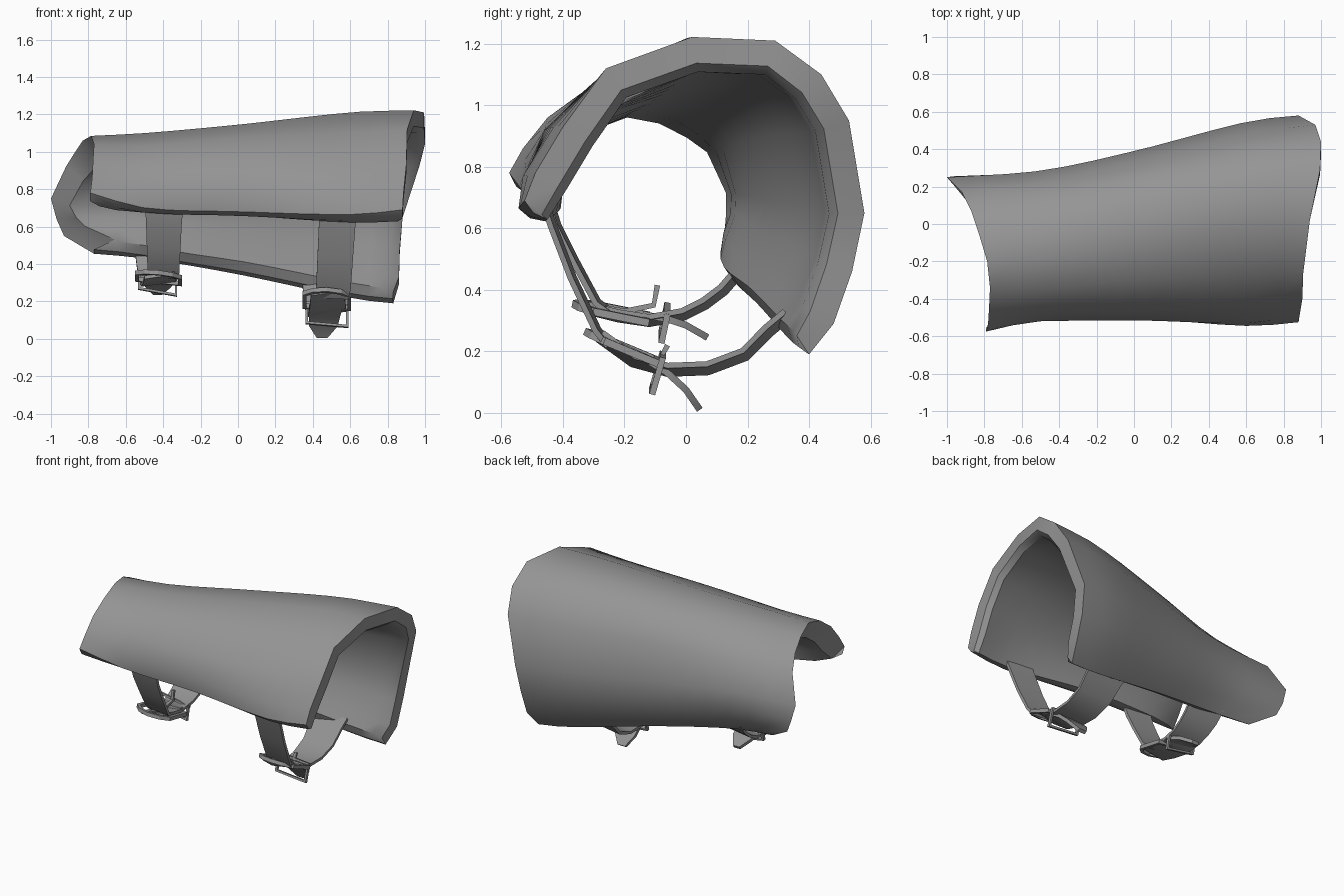
import bpy, bmesh, math
from mathutils import Vector

if "Cube" in bpy.data.objects:
    bpy.data.objects.remove(bpy.data.objects["Cube"])

grey = bpy.data.materials.new("dull grey")
grey.diffuse_color = (0.30, 0.30, 0.30, 1)
grey.use_nodes = True
grey.node_tree.nodes["Principled BSDF"].inputs["Base Color"].default_value = grey.diffuse_color


def make_object(name, verts, faces, smooth=True):
    me = bpy.data.meshes.new(name)
    me.from_pydata(verts, [], faces)
    bm = bmesh.new()
    bm.from_mesh(me)
    bmesh.ops.recalc_face_normals(bm, faces=bm.faces)
    bm.to_mesh(me)
    bm.free()
    me.materials.append(grey)
    ob = bpy.data.objects.new(name, me)
    bpy.context.collection.objects.link(ob)
    bpy.ops.object.select_all(action='DESELECT')
    ob.select_set(True)
    bpy.context.view_layer.objects.active = ob
    if smooth:
        bpy.ops.object.shade_smooth_by_angle(angle=math.radians(35))
    return ob


# Guard cross-sections (y, z), running from front lip over the top to back lip
wrist = [(-.575, .78), (-.53, .86), (-.45, .96), (-.34, 1.04), (-.20, 1.085), (-.05, 1.06),
         (.07, 1.0), (.17, .92), (.25, .75), (.255, .64), (.24, .55), (.17, .455)]
lower = [(-.515, .70), (-.52, .79), (-.46, .92), (-.35, 1.03), (-.18, 1.10), (0, 1.075),
         (.12, 1.01), (.22, .91), (.285, .73), (.28, .62), (.24, .52), (.18, .43)]
middle = [(-.505, .68), (-.515, .77), (-.46, .92), (-.30, 1.075), (-.10, 1.145), (.10, 1.135),
          (.24, 1.06), (.33, .93), (.39, .70), (.375, .56), (.33, .43), (.26, .345)]
upper = [(-.545, .665), (-.53, .77), (-.43, .93), (-.27, 1.10), (-.01, 1.212), (.23, 1.20),
         (.38, 1.11), (.485, .95), (.55, .67), (.52, .48), (.455, .325), (.37, .215)]
elbow = [(-.525, .69), (-.49, .78), (-.40, .93), (-.26, 1.12), (.02, 1.222), (.29, 1.21),
         (.44, 1.10), (.53, .95), (.58, .65), (.54, .46), (.48, .29), (.40, .19)]
wrist_x = [-.79, -.78, -.775, -.77, -.785, -.83, -.87, -.92, -1.0, -.97, -.93, -.77]
elbow_x = [.88, .885, .90, .905, .94, .995, 1.0, .97, .88, .865, .86, .83]


def hermite(p, xs, x):
    """Smooth curve through the points p placed at the stations xs."""
    n = len(xs)

    def slope(i):
        a, b = max(i - 1, 0), min(i + 1, n - 1)
        return (p[b] - p[a]) / (xs[b] - xs[a])
    i = max(k for k in range(n - 1) if xs[k] <= x + 1e-9)
    h = xs[i + 1] - xs[i]
    t = (x - xs[i]) / h
    return (p[i] * (2*t**3 - 3*t*t + 1) + slope(i) * h * (t**3 - 2*t*t + t)
            + p[i + 1] * (3*t*t - 2*t**3) + slope(i + 1) * h * (t**3 - t*t))


STEPS, N = 12, len(wrist)
rows = []
for s in range(STEPS + 1):
    row = []
    for j in range(N):
        x = wrist_x[j] + (elbow_x[j] - wrist_x[j]) * s / STEPS
        pts = [Vector(sec[j]) for sec in (wrist, lower, middle, upper, elbow)]
        y, z = hermite(pts, [wrist_x[j], -.5, 0, .62, elbow_x[j]], x)
        row.append(Vector((x, y, z)))
    rows.append(row)


def inset(row, part, pull, wall=.115, rise=.03):
    """Row pushed inwards by part of the wall thickness and shifted in x."""
    out = []
    for j, p in enumerate(row):
        d = row[min(j + 1, N - 1)] - row[max(j - 1, 0)]
        d = Vector((d.y, d.z)).normalized()
        th = part * (.092 if j in (0, N - 1) else wall)
        # front lip slopes down to the inside, back lip slopes up
        along = part * rise if j in (0, N - 1) else 0
        out.append(Vector((p.x + pull * (.4 + .6 * j / N), p.y + d.y * th - d.x * along,
                           p.z - d.x * th - d.y * along)))
    return out


# Closed wall: outer skin, chamfered elbow rim, inner skin, chamfered wrist rim
inner = [inset(r, 1, 0, .125 - .012 * i / STEPS) for i, r in enumerate(rows)]
inner[0], inner[-1] = inset(rows[0], 1, .125, .125), inset(rows[-1], 1, -.06)
ring = rows + [inset(rows[-1], .75, 0)] + inner[::-1] + [inset(rows[0], .6, .07)]
M = len(ring)
faces = []
for i in range(M):
    for j in range(N - 1):
        a, b = i * N + j, (i + 1) % M * N + j
        faces.append([a, a + 1, b + 1, b])
verts = [tuple(v) for r in ring for v in r]
# Lip faces close the two long edges, with a flat step along each lip
for j, rise in ((0, .06), (N - 1, -.005)):
    base = len(verts)
    verts += [tuple(inset(r, .45, 0, rise=rise)[j]) for r in rows]
    for s in range(STEPS):
        c, d = M - 2 - s, M - 3 - s
        m0, m1 = base + s, base + s + 1
        faces.append([s * N + j, (s + 1) * N + j, m1, m0])
        faces.append([m0, m1, d * N + j, c * N + j])
    faces.append([k * N + j for k in (STEPS, STEPS + 1, STEPS + 2)] + [base + STEPS])
    faces.append([k * N + j for k in (M - 2, M - 1, 0)] + [base])
make_object("arm_guard", verts, faces)


def strap(name, path, x0, x1, w0, w1, thick=.018, point=False, skew=0):
    """Flat band along a (y, z) path; centre and width blend, skew tilts it across."""
    n = len(path)
    verts, fcs = [], []
    for i, p in enumerate(path):
        a, b = Vector(path[max(i - 1, 0)]), Vector(path[min(i + 1, n - 1)])
        d = (b - a).normalized()
        nrm = Vector((-d.y, d.x))
        t = i / (n - 1)
        xc, w = x0 + (x1 - x0) * t, (w0 + (w1 - w0) * t) / 2
        if point and i == n - 1:
            w *= .4
        for sx, sn in ((-1, 1), (1, 1), (1, -1), (-1, -1)):
            off = nrm * (sn * thick / 2 + sx * skew)
            verts.append((xc + sx * w, p[0] + off.x, p[1] + off.y))
    for i in range(n - 1):
        for k in range(4):
            a, b = i * 4 + k, i * 4 + (k + 1) % 4
            fcs.append([a, b, b + 4, a + 4])
    fcs += [[0, 1, 2, 3], [4 * n - 4 + k for k in range(4)]]
    make_object(name, verts, fcs)


def frame(name, xc, half, a, b, bar=.02, bow=0, deep=.02, tilt=0):
    """Buckle loop spanning a to b in (y, z); bow rounds one side, tilt drops it along x."""
    a, b = Vector(a), Vector(b)
    d = (b - a).normalized()
    n = Vector((-d.y, d.x))
    L = (b - a).length
    loop = [(-half, L), (-half, bow), (-half * .6, bow * .3), (0, 0),
            (half * .6, bow * .3), (half, bow), (half, L)]
    verts, fcs, m = [], [], len(loop)
    for u, v in loop:
        iu = u * (1 - bar / half)
        iv = bar + v * (1 - 2 * bar / L)
        for (uu, vv), h in (((u, v), 1), ((iu, iv), 1), ((iu, iv), -1), ((u, v), -1)):
            p = a + d * vv + n * h * deep / 2
            verts.append((xc + uu, p.x, p.y - tilt * uu))
    for i in range(m):
        for k in range(4):
            k2, i2 = (k + 1) % 4, (i + 1) % m
            fcs.append([i * 4 + k, i * 4 + k2, i2 * 4 + k2, i2 * 4 + k])
    make_object(name, verts, fcs, smooth=False)


# Wrist strap, buckle and keeper
strap("wrist_front_strap", [(-.445, .69), (-.42, .61), (-.36, .49), (-.29, .36), (-.25, .33)],
      -.395, -.40, .20, .16, skew=-.006)
strap("wrist_back_strap", [(.18, .47), (.12, .40), (.06, .355), (-.01, .32), (-.12, .30),
                           (-.22, .315), (-.32, .34)], -.43, -.42, .24, .16, skew=-.012)
strap("wrist_strap_tongue", [(-.14, .32), (-.06, .305), (0, .285), (.07, .245)],
      -.42, -.43, .17, .12, .022, True)
frame("wrist_buckle", -.425, .125, (-.37, .355), (-.12, .305), bow=.07, deep=.024, tilt=.1)
frame("wrist_keeper", -.43, .105, (-.06, .34), (-.08, .245), bar=.013, tilt=.18)
strap("wrist_prong", [(-.34, .355), (-.2, .33), (-.105, .35), (-.093, .415)],
      -.42, -.42, .022, .018)

# Elbow strap, buckle and keeper
strap("elbow_front_strap", [(-.465, .70), (-.435, .61), (-.37, .44), (-.29, .27), (-.25, .22)],
      .54, .50, .20, .18, skew=-.006)
strap("elbow_back_strap", [(.33, .32), (.27, .27), (.19, .19), (.07, .145), (-.06, .14),
                           (-.17, .17), (-.28, .25)], .47, .48, .26, .18, skew=-.014)
strap("elbow_strap_tongue", [(-.14, .18), (-.06, .13), (0, .075), (.045, .01)],
      .47, .45, .18, .14, .022, True)
frame("elbow_buckle", .475, .13, (-.33, .265), (-.09, .165), bow=.07, deep=.024, tilt=.04)
frame("elbow_keeper", .475, .115, (-.075, .19), (-.11, .07), bar=.013, tilt=.09)
strap("elbow_prong", [(-.30, .26), (-.18, .205), (-.09, .165), (-.06, .22)],
      .48, .48, .022, .018)
